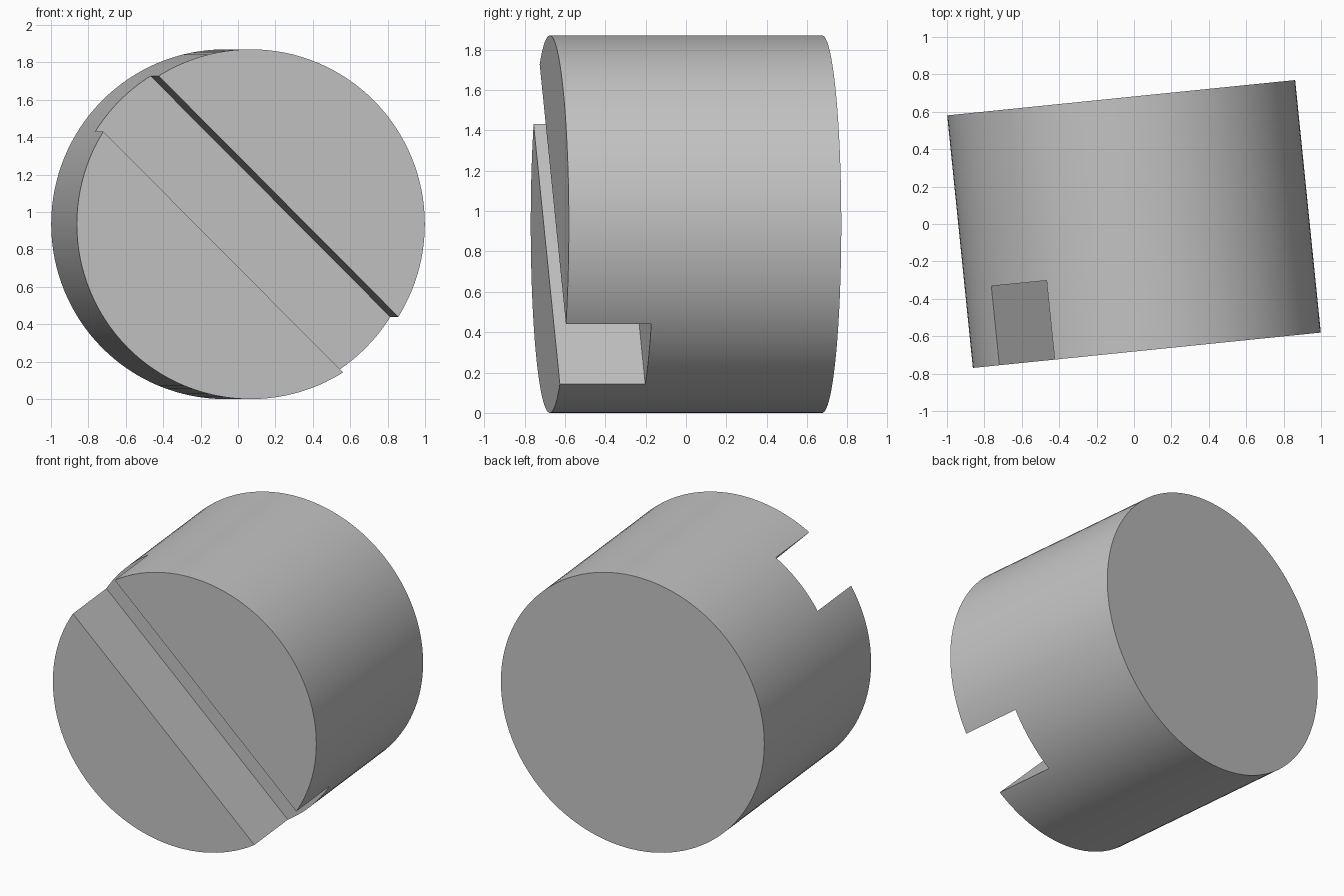
import bpy
from math import radians
from mathutils import Matrix

default = bpy.data.objects.get("Cube")
if default:
    bpy.data.objects.remove(default, do_unlink=True)

RADIUS, LENGTH = 0.935, 1.357
SLOT_WIDTH, SLOT_DEPTH = 0.42, 0.425
TURN = Matrix.Translation((0, 0, RADIUS)) @ Matrix.Rotation(radians(5.8), 4, 'Z')

grey = bpy.data.materials.new("plain_grey")
grey.use_nodes = True
colour = (0.55, 0.55, 0.55, 1)
grey.diffuse_color = colour
grey.node_tree.nodes["Principled BSDF"].inputs["Base Color"].default_value = colour

# Cylinder lying along y, turned slightly about z
bpy.ops.mesh.primitive_cylinder_add(vertices=128, radius=RADIUS, depth=LENGTH)
body = bpy.context.object
body.name = "slotted_cylinder"
body.data.transform(TURN @ Matrix.Rotation(radians(90), 4, 'X'))
body.data.materials.append(grey)

# Diagonal slot across the front face
bpy.ops.mesh.primitive_cube_add(size=1)
cutter = bpy.context.object
cutter.name = "slot_cutter"
cutter.data.transform(
    TURN
    @ Matrix.Translation((0, -LENGTH / 2, 0))
    @ Matrix.Rotation(radians(45), 4, 'Y')
    @ Matrix.Diagonal((3, 2 * SLOT_DEPTH, SLOT_WIDTH, 1)))
cutter.data.materials.append(grey)
cutter.hide_render = True

cut = body.modifiers.new("slot", 'BOOLEAN')
cut.operation = 'DIFFERENCE'
cut.solver = 'EXACT'
cut.object = cutter

bpy.ops.object.select_all(action='DESELECT')
body.select_set(True)
bpy.context.view_layer.objects.active = body
bpy.ops.object.modifier_apply(modifier=cut.name)
bpy.data.objects.remove(cutter, do_unlink=True)

# Smooth side, crisp rims and slot edges
bpy.ops.object.shade_smooth_by_angle(angle=radians(30))
